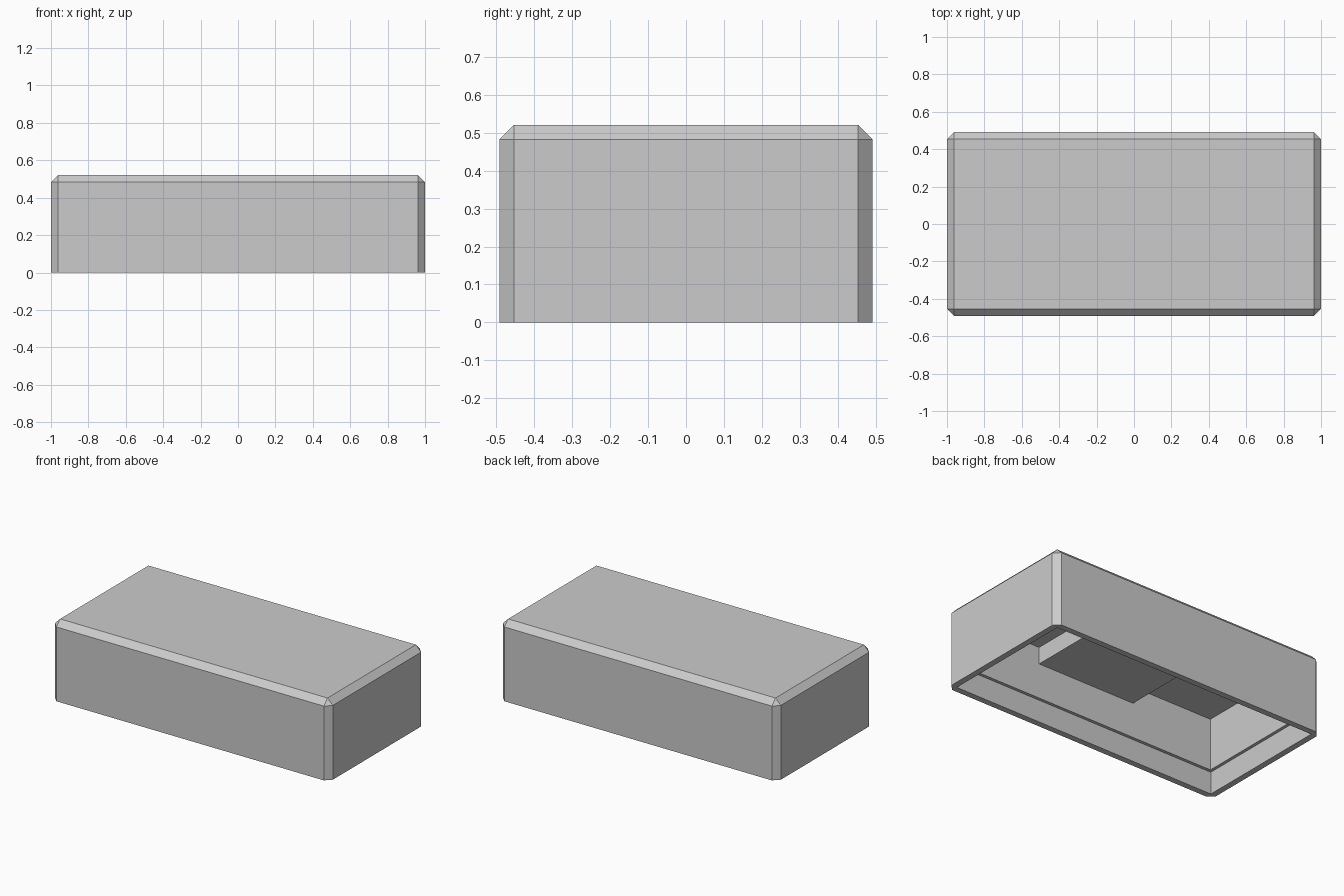
import bpy
import bmesh
from mathutils import Matrix, Vector

default = bpy.data.objects.get("Cube")
if default:
    bpy.data.objects.remove(default, do_unlink=True)

# Single flat colour
grey = bpy.data.materials.new("light grey")
grey.use_nodes = True
colour = (0.6, 0.6, 0.6, 1)
grey.diffuse_color = colour
grey.node_tree.nodes["Principled BSDF"].inputs["Base Color"].default_value = colour


def box(name, half_x, half_y, low, high, chamfer=0):
    """Box centred on the z axis; the chamfer skips the bottom edges."""
    bm = bmesh.new()
    bmesh.ops.create_cube(bm, size=1)
    bmesh.ops.transform(
        bm, verts=bm.verts,
        matrix=Matrix.Translation((0, 0, (low + high) / 2))
        @ Matrix.Diagonal(Vector((2 * half_x, 2 * half_y, high - low, 1))))
    if chamfer:
        edges = [e for e in bm.edges
                 if max(v.co.z for v in e.verts) > (low + high) / 2]
        bmesh.ops.bevel(bm, geom=edges, offset=chamfer, segments=1,
                        affect="EDGES")
    mesh = bpy.data.meshes.new(name)
    bm.to_mesh(mesh)
    bm.free()
    mesh.materials.append(grey)
    obj = bpy.data.objects.new(name, mesh)
    bpy.context.collection.objects.link(obj)
    return obj


def cut(target, cutter):
    """Subtract the cutter from the target and delete it."""
    cutter.hide_render = True
    mod = target.modifiers.new("hollow", "BOOLEAN")
    mod.operation = "DIFFERENCE"
    mod.solver = "EXACT"
    mod.object = cutter
    bpy.context.view_layer.objects.active = target
    bpy.ops.object.modifier_apply(modifier=mod.name)
    bpy.data.objects.remove(cutter, do_unlink=True)


# Chamfered cover, hollow from below, with a small ledge inside the rim
cover = box("cover_shell", 1.0, 0.492, 0, 0.521, chamfer=0.038)
cut(cover, box("cavity_cutter", 0.94, 0.432, -0.1, 0.483))
cut(cover, box("rim_cutter", 0.96, 0.452, -0.2, 0.145))

# Block hanging from the ceiling between the long walls
box("inner_block", 0.355, 0.445, 0.373, 0.5)
